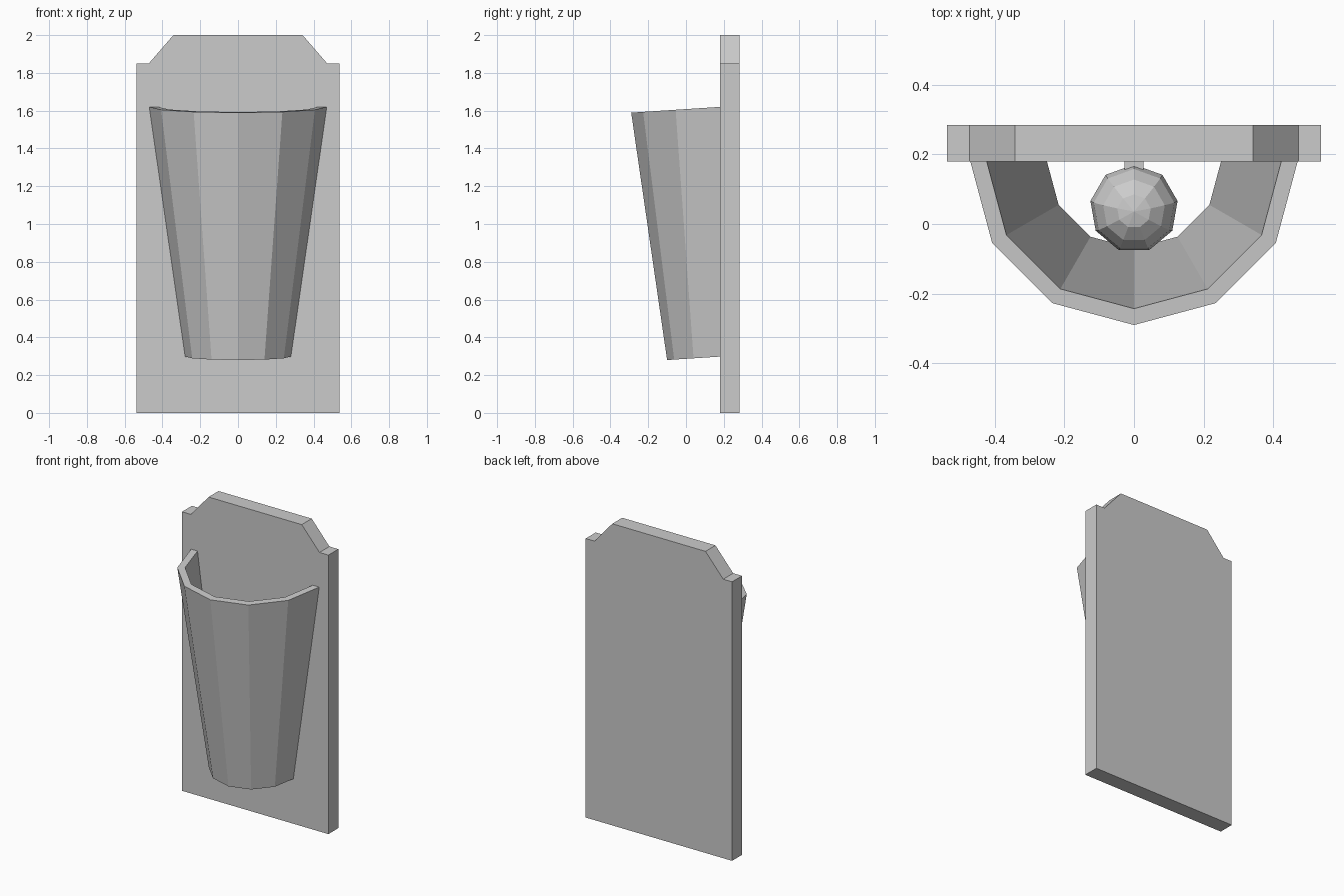
import bpy, bmesh
from math import sin, cos, pi, radians

if "Cube" in bpy.data.objects:
    bpy.data.objects.remove(bpy.data.objects["Cube"])

WALL_Y = 0.18      # front face of the back plate
SLOPE = 0.065      # the shade rims dip slightly toward the front


def finish(name, bm):
    bmesh.ops.recalc_face_normals(bm, faces=bm.faces)
    mesh = bpy.data.meshes.new(name)
    bm.to_mesh(mesh)
    bm.free()
    obj = bpy.data.objects.new(name, mesh)
    bpy.context.collection.objects.link(obj)
    return obj


# Back plate: notched outline extruded in depth
half = [(0.537, 0), (0.537, 1.85), (0.472, 1.85), (0.342, 2.0)]
outline = half + [(-x, z) for x, z in reversed(half)]
bm = bmesh.new()
face = bm.faces.new([bm.verts.new((x, WALL_Y, z)) for x, z in outline])
ext = bmesh.ops.extrude_face_region(bm, geom=[face], use_keep_orig=True)
back = [v for v in ext["geom"] if isinstance(v, bmesh.types.BMVert)]
bmesh.ops.translate(bm, verts=back, vec=(0, 0.104, 0))
finish("back_plate", bm)

# Half-cone shade: six flat sides, open top and bottom, thick wall
bm = bmesh.new()


def arc(radius, z):
    pts = []
    for i in range(7):
        a = pi * i / 6
        dy = -radius * sin(a)
        pts.append(bm.verts.new((radius * cos(a), WALL_Y + dy, z + SLOPE * dy)))
    return pts


loops = [arc(0.28, 0.298), arc(0.47, 1.62), arc(0.423, 1.62), arc(0.25, 0.298)]
for k in range(4):
    a, b = loops[k], loops[(k + 1) % 4]
    for i in range(6):
        bm.faces.new((a[i], a[i + 1], b[i + 1], b[i]))
for i in (0, 6):
    bm.faces.new([loop[i] for loop in loops])
finish("half_cone_shade", bm)

# Bulb: low-poly ball hidden inside the shade
BULB_Y, BULB_Z = 0.044, 0.92
bm = bmesh.new()
bmesh.ops.create_uvsphere(bm, u_segments=9, v_segments=8, radius=0.127)
bulb = finish("bulb", bm)
bulb.location = (0, BULB_Y, BULB_Z)
bulb.rotation_euler.x = radians(3.7)

# Arm joining the bulb to the plate
bm = bmesh.new()
bmesh.ops.create_cube(bm, size=1)
arm = finish("bulb_arm", bm)
arm.scale = (0.055, 0.12, 0.055)
arm.location = (0, WALL_Y - 0.05, BULB_Z)
